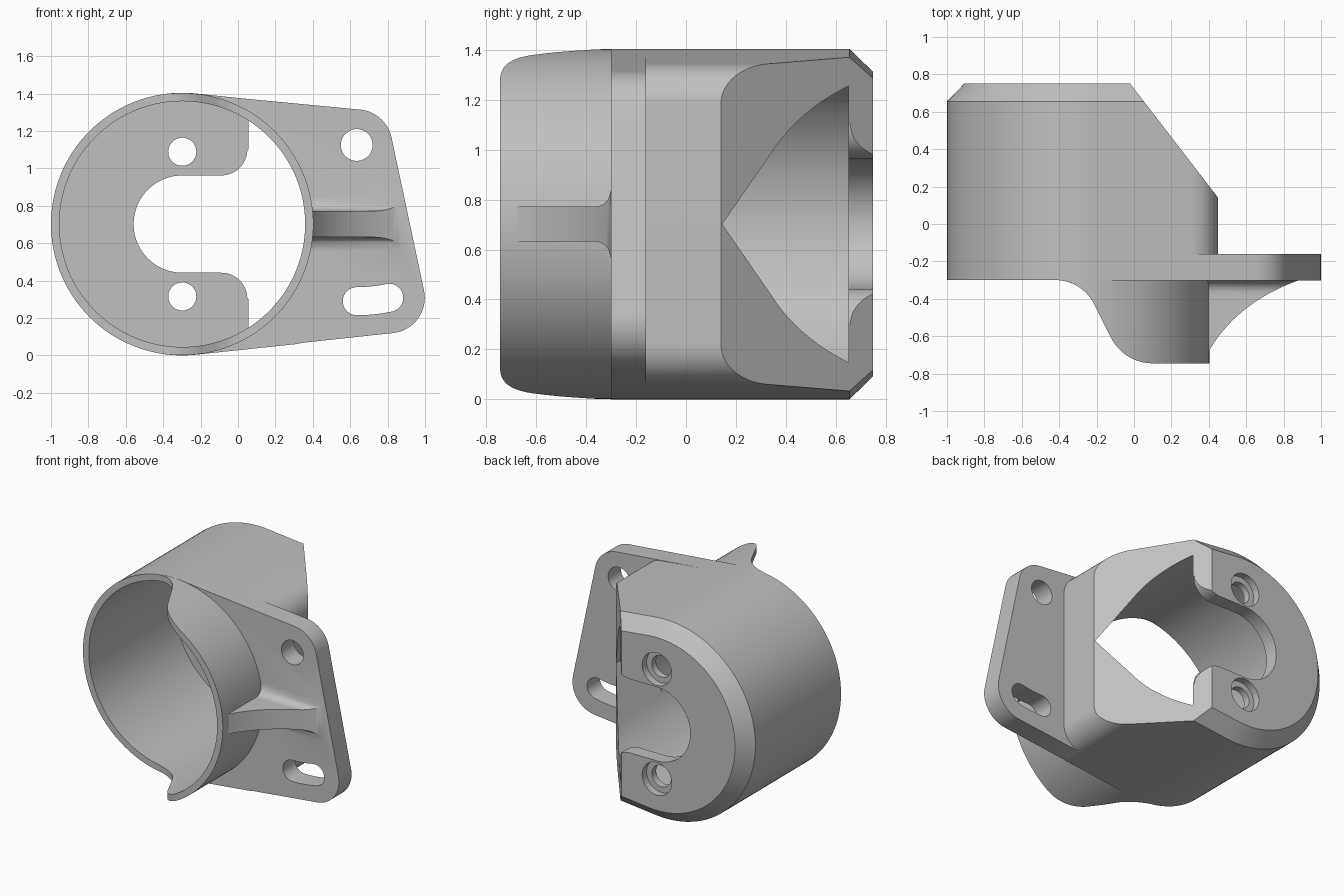
import bpy, bmesh
from math import radians, cos, sin, sqrt, pi

cube = bpy.data.objects.get("Cube")
if cube:
    bpy.data.objects.remove(cube, do_unlink=True)

CX, CZ = -0.298, 0.702        # axis of the bore
R, BORE = 0.702, 0.657        # outer and inner radius
FRONT, BACK = -0.745, 0.75


def arc(cx, cz, r, a, b, n=16):
    """Points on an arc from angle a to b in degrees."""
    return [(cx + r * cos(radians(a + (b - a) * i / n)),
             cz + r * sin(radians(a + (b - a) * i / n))) for i in range(n + 1)]


def circle(cx, cz, r, n=48):
    return arc(cx, cz, r, 0, 360, n)[:-1]


def loft(name, rings):
    """Closed solid skinned through rings with equal point counts."""
    bm = bmesh.new()
    rows = [[bm.verts.new(p) for p in ring] for ring in rings]
    n = len(rows[0])
    for a, b in zip(rows, rows[1:]):
        for i in range(n):
            bm.faces.new((a[i], a[(i + 1) % n], b[(i + 1) % n], b[i]))
    bm.faces.new(rows[0])
    bm.faces.new(rows[-1])
    bmesh.ops.recalc_face_normals(bm, faces=bm.faces)
    mesh = bpy.data.meshes.new(name)
    bm.to_mesh(mesh)
    bm.free()
    ob = bpy.data.objects.new(name, mesh)
    bpy.context.collection.objects.link(ob)
    return ob


def along_y(pts, y):
    return [(x, y, z) for x, z in pts]


def prism(name, pts, y0, y1):
    return loft(name, [along_y(pts, y0), along_y(pts, y1)])


def plan_prism(name, pts, z0, z1):
    return loft(name, [[(x, y, z) for x, y in pts] for z in (z0, z1)])


def combine(ob, other, operation):
    """Apply a boolean and discard the second solid."""
    other.hide_render = True
    mod = ob.modifiers.new("combine", 'BOOLEAN')
    mod.operation, mod.solver, mod.object = operation, 'EXACT', other
    bpy.context.view_layer.objects.active = ob
    bpy.ops.object.modifier_apply(modifier=mod.name)
    bpy.data.objects.remove(other, do_unlink=True)


# Housing: round on one side, squared with soft corners on the other
def housing_outline(d=0):
    upper, lower = 1.185, 2 * CZ - 1.185
    return (arc(CX, CZ, R - d, 84.4, 275.6, 72)
            + arc(0.29, lower, 0.16 - d, -84.4, 0)
            + arc(0.29, upper, 0.16 - d, 0, 84.4))


housing = loft("clamp_housing", [along_y(housing_outline(), -0.30),
                                 along_y(housing_outline(), 0.655),
                                 along_y(housing_outline(0.092), BACK)])

# Collar: tube end trimmed by an S-shaped sweep
collar = prism("collar", circle(CX, CZ, R - 0.001, 144), FRONT, -0.2)
sweep = (arc(-0.42, -0.53, 0.23, 90, 27) + arc(0.1, -0.495, 0.25, 207, 270)
         + [(0.6, FRONT - 0.01), (0.6, -0.15), (-0.42, -0.15)])
combine(collar, plan_prism("collar_trim", sweep, -0.5, 2), 'INTERSECT')
combine(housing, collar, 'UNION')

# Mounting flange: pivot hole above, arc-shaped adjustment slot below
PX, PZ, SWING = 0.635, 1.125, 0.835
ex, ez = arc(PX, PZ, SWING, -90, -78, 1)[1]
flange = (arc(PX, PZ, 0.19, 84.4, 12.1) + arc(ex, ez, 0.19, 12.1, -83.8)
          + [(CX + 0.07, 0.006), (CX + 0.07, 2 * CZ - 0.006)])
combine(housing, prism("mounting_flange", flange, -0.301, -0.16), 'UNION')

# Gusset rib: concave spine with fillets where it meets the flange
rings = []
for i in range(25):
    t = i / 24
    x = 0.40 * (1 - t) ** 2 + 1.10 * t * (1 - t) + 0.88 * t * t
    y = -0.68 * (1 - t) ** 2 - 0.84 * t * (1 - t) - 0.301 * t * t
    f = 0.065
    h = min(max(-0.301 - y, 0), f)
    w = 0.07 + f - sqrt(f * f - (f - h) ** 2)
    rings.append([(0.375, y, CZ - w), (x, y, CZ - w), (x, y, CZ + w), (0.375, y, CZ + w)])
rings.append([(x, -0.25, z) for x, _, z in rings[-1]])
combine(housing, loft("gusset_rib", rings), 'UNION')

# Bore with a pointed relief toward the squared side
combine(housing, prism("bore", circle(CX, CZ, BORE, 144), -1, 0.652), 'DIFFERENCE')
apex = 0.446
tx = CX + BORE ** 2 / (apex - CX)
tz = sqrt(BORE ** 2 - (tx - CX) ** 2) - 0.001
point = [(apex, CZ), (tx, CZ + tz), (CX, CZ), (tx, CZ - tz)]
combine(housing, prism("bore_point", point, -0.155, 0.64), 'DIFFERENCE')

# Slanted cut across the back corner
slope = (0.47, -0.61)
slant = [(-0.02 - slope[0], BACK - slope[1]), (-0.02 + 1.3 * slope[0], BACK + 1.3 * slope[1]),
         (1.5, -0.04), (1.5, 1.5)]
combine(housing, plan_prism("slant_cut", slant, -0.5, 2), 'DIFFERENCE')

# Open keyhole slot in the back wall
keyhole = (arc(CX, CZ, 0.26, 90, 270, 40)
           + arc(-0.09, CZ - 0.40, 0.14, 90, 0)
           + [(0.4, CZ - 0.40), (0.4, CZ + 0.40)]
           + arc(-0.09, CZ + 0.40, 0.14, 0, -90))
combine(housing, prism("keyhole_cut", keyhole, 0.55, 0.9), 'DIFFERENCE')

# Counterbored screw holes in the back wall
for side in (-1, 1):
    z = CZ + side * 0.387
    combine(housing, prism("screw_hole", circle(CX, z, 0.075), 0.55, 0.9), 'DIFFERENCE')
    combine(housing, prism("counterbore", circle(CX, z, 0.115), 0.70, 0.9), 'DIFFERENCE')

# Flange openings
combine(housing, prism("pivot_hole", circle(PX, PZ, 0.085), -0.5, 0), 'DIFFERENCE')
slot = (arc(PX, PZ, SWING + 0.075, -90, -78) + arc(ex, ez, 0.075, -78, 102)
        + arc(PX, PZ, SWING - 0.075, -78, -90)
        + arc(PX, PZ - SWING, 0.075, 90, 270))
keep = [p for i, p in enumerate(slot)
        if (p[0] - slot[i - 1][0]) ** 2 + (p[1] - slot[i - 1][1]) ** 2 > 1e-8]
combine(housing, prism("adjust_slot", keep, -0.5, 0), 'DIFFERENCE')

# Colour and shading
grey = bpy.data.materials.new("plain_grey")
grey.use_nodes = True
grey.diffuse_color = (0.53, 0.53, 0.53, 1)
grey.node_tree.nodes["Principled BSDF"].inputs["Base Color"].default_value = (0.53, 0.53, 0.53, 1)
housing.data.materials.clear()
housing.data.materials.append(grey)
for poly in housing.data.polygons:
    poly.material_index = 0
bpy.ops.object.select_all(action='DESELECT')
housing.select_set(True)
bpy.context.view_layer.objects.active = housing
bpy.ops.object.shade_smooth_by_angle(angle=pi / 6)
